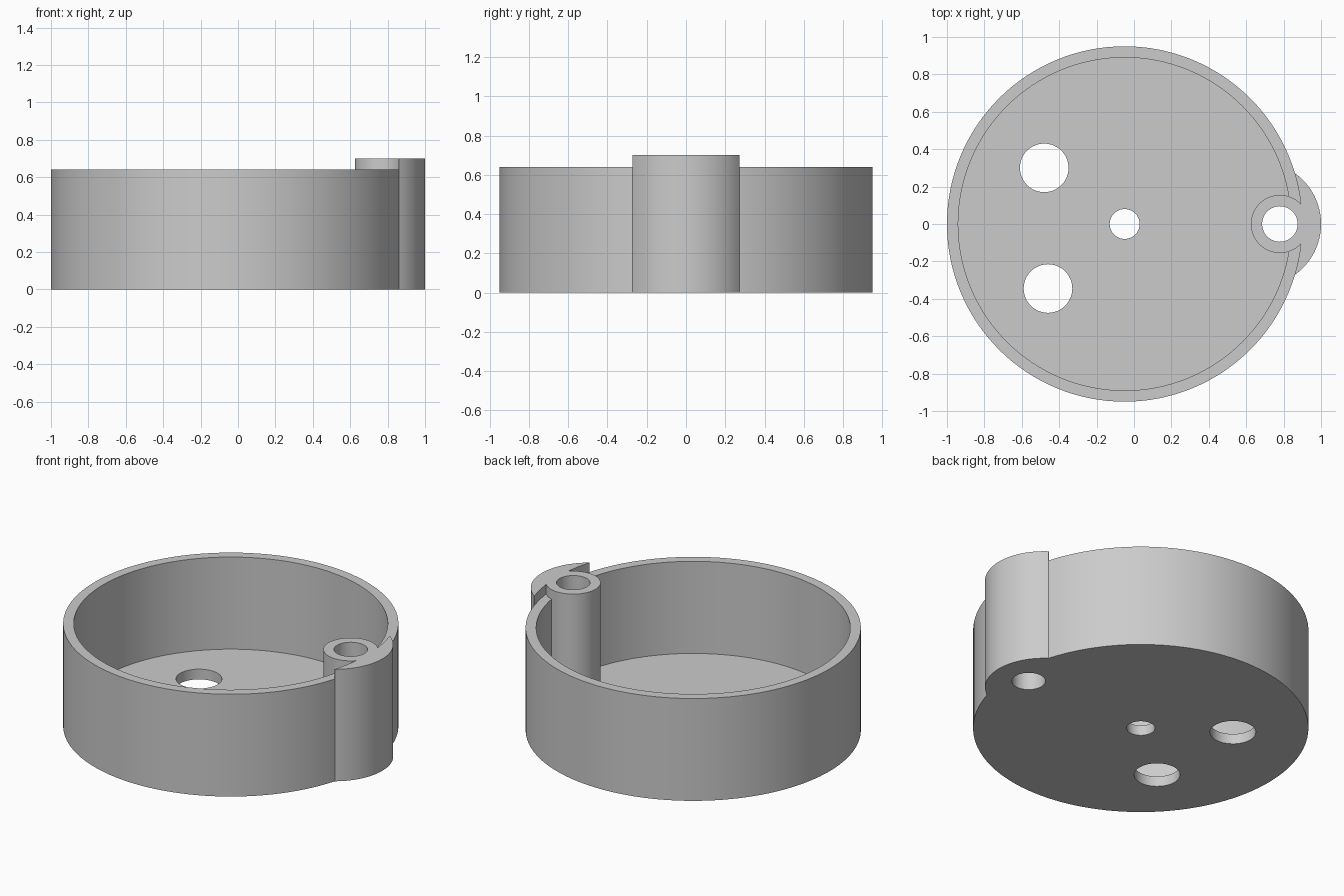
import bpy, bmesh
from math import cos, sin, pi, atan2

cube = bpy.data.objects.get("Cube")
if cube:
    bpy.data.objects.remove(cube, do_unlink=True)

grey = bpy.data.materials.new("plain_grey")
grey.use_nodes = True
colour = (0.6, 0.6, 0.6, 1)
grey.diffuse_color = colour
grey.node_tree.nodes["Principled BSDF"].inputs["Base Color"].default_value = colour


def arc(cx, radius, start, end, steps, cy=0):
    """Points along an arc, both ends included."""
    return [(cx + radius * cos(start + (end - start) * i / steps),
             cy + radius * sin(start + (end - start) * i / steps))
            for i in range(steps + 1)]


def circle(cx, cy, radius, steps):
    return arc(cx, radius, 0, 2 * pi, steps, cy)[:-1]


def prism(name, outline, bottom, top):
    """Upright solid with the given outline."""
    bm = bmesh.new()
    face = bm.faces.new([bm.verts.new((x, y, bottom)) for x, y in outline])
    grown = bmesh.ops.extrude_face_region(bm, geom=[face])["geom"]
    verts = [v for v in grown if isinstance(v, bmesh.types.BMVert)]
    bmesh.ops.translate(bm, verts=verts, vec=(0, 0, top - bottom))
    bmesh.ops.recalc_face_normals(bm, faces=bm.faces)
    mesh = bpy.data.meshes.new(name)
    bm.to_mesh(mesh)
    bm.free()
    mesh.materials.append(grey)
    obj = bpy.data.objects.new(name, mesh)
    bpy.context.collection.objects.link(obj)
    return obj


def combine(target, other, operation):
    """Apply a boolean and discard the helper."""
    mod = target.modifiers.new("combine", "BOOLEAN")
    mod.operation = operation
    mod.solver = "EXACT"
    mod.object = other
    bpy.context.view_layer.objects.active = target
    bpy.ops.object.modifier_apply(modifier=mod.name)
    bpy.data.objects.remove(other, do_unlink=True)


CUP_X, CUP_R, INNER_R = -0.05, 0.95, 0.89
RIM, FLOOR, BOSS_TOP = 0.64, 0.064, 0.70
BOSS_X = 0.78

# Round cup with a thin wall and floor
cup = prism("round_housing", circle(CUP_X, 0, CUP_R, 128), 0, RIM)
combine(cup, prism("cavity", circle(CUP_X, 0, INNER_R, 128), FLOOR, 1), "DIFFERENCE")

# Crescent lug on the outside of the wall
LUG_X, LUG_R, CORNER_X, CORNER_Y = 0.666, 0.334, 0.86, 0.272
a = atan2(CORNER_Y, CORNER_X - LUG_X)
b = atan2(CORNER_Y, CORNER_X - CUP_X)
crescent = arc(LUG_X, LUG_R, -a, a, 40) + arc(CUP_X, CUP_R - 0.002, b, -b, 30)
combine(cup, prism("lug", crescent, 0, BOSS_TOP), "UNION")

# Screw boss rising from the floor
combine(cup, prism("boss", circle(BOSS_X, 0, 0.155, 64), FLOOR / 2, BOSS_TOP), "UNION")

# Holes through the boss and floor
for x, y, r in ((BOSS_X, 0, 0.095), (CUP_X, 0, 0.08),
                (-0.48, 0.30, 0.13), (-0.46, -0.345, 0.13)):
    combine(cup, prism("hole", circle(x, y, r, 48), -0.1, 1), "DIFFERENCE")

bpy.ops.object.select_all(action="DESELECT")
cup.select_set(True)
bpy.context.view_layer.objects.active = cup
bpy.ops.object.shade_smooth_by_angle(angle=pi / 6)
